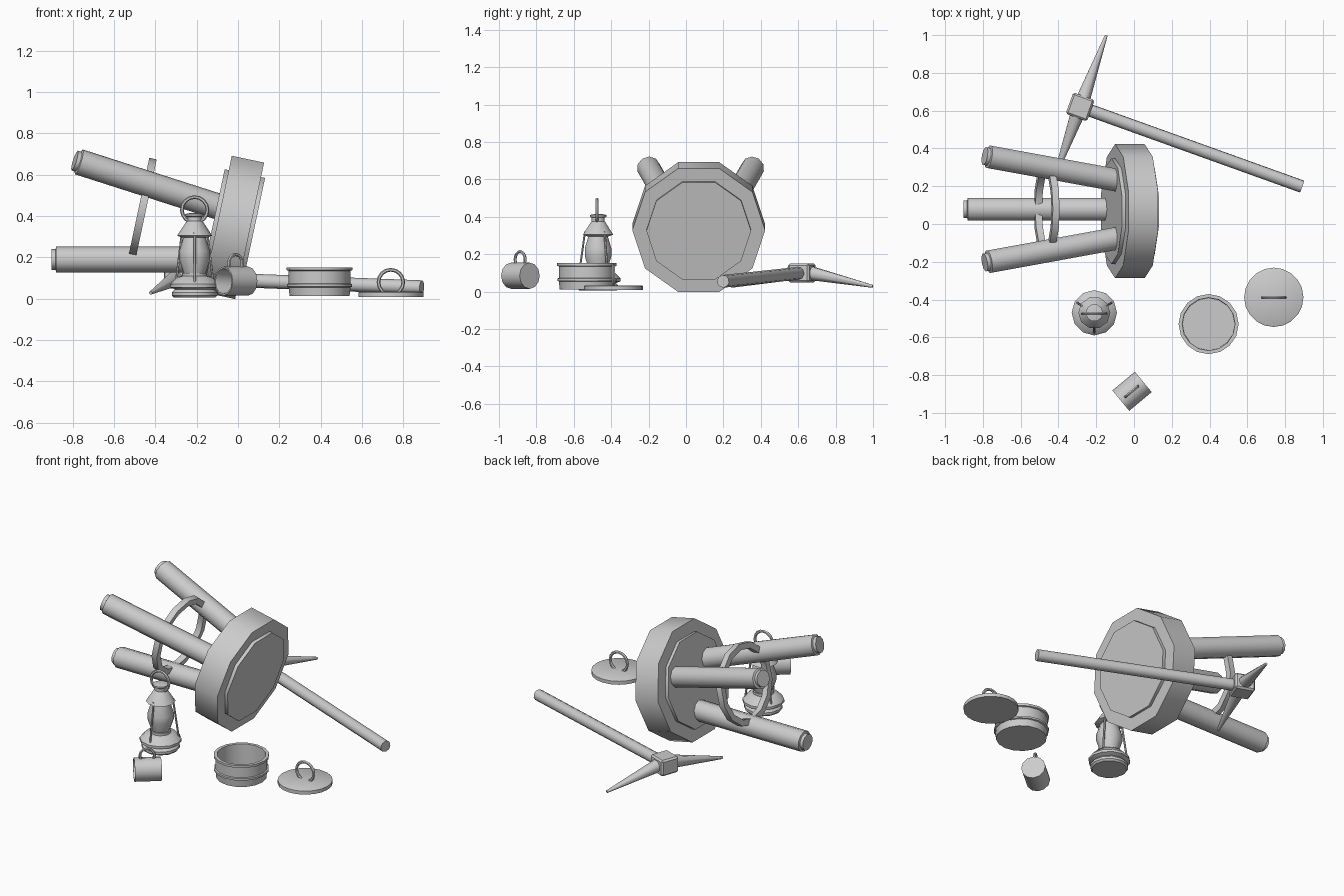
import bpy, bmesh, math
from mathutils import Vector, Matrix

cube = bpy.data.objects.get("Cube")
if cube:
    bpy.data.objects.remove(cube, do_unlink=True)

GREY = (0.6, 0.6, 0.6, 1)
mat = bpy.data.materials.new("plain grey")
mat.use_nodes = True
mat.diffuse_color = GREY
mat.node_tree.nodes["Principled BSDF"].inputs["Base Color"].default_value = GREY


def finish(name, bm, matrix=Matrix(), angle=40):
    """Turn a bmesh into a shaded object."""
    bmesh.ops.transform(bm, matrix=matrix, verts=bm.verts)
    bmesh.ops.recalc_face_normals(bm, faces=bm.faces)
    mesh = bpy.data.meshes.new(name)
    bm.to_mesh(mesh)
    bm.free()
    mesh.materials.append(mat)
    obj = bpy.data.objects.new(name, mesh)
    bpy.context.collection.objects.link(obj)
    bpy.ops.object.select_all(action="DESELECT")
    obj.select_set(True)
    bpy.context.view_layer.objects.active = obj
    bpy.ops.object.shade_smooth_by_angle(angle=math.radians(angle))
    return obj


def along(origin, direction, up=(0, 0, 1)):
    """Frame at origin whose z axis follows direction, x axis closest to up."""
    z = Vector(direction).normalized()
    x = Vector(up) - z * z.dot(Vector(up))
    x.normalize()
    y = z.cross(x)
    return Matrix.Translation(origin) @ Matrix((x, y, z)).transposed().to_4x4()


def lathe(name, profile, sides, matrix, turn=0.0, angle=40):
    """Revolve (radius, height) points about z and cap both ends."""
    bm = bmesh.new()
    rings = []
    for r, h in profile:
        rings.append([bm.verts.new((r * math.cos(turn + math.tau * i / sides),
                                    r * math.sin(turn + math.tau * i / sides), h))
                      for i in range(sides)])
    for a, b in zip(rings, rings[1:]):
        for i in range(sides):
            j = (i + 1) % sides
            bm.faces.new((a[i], a[j], b[j], b[i]))
    bm.faces.new(rings[0])
    bm.faces.new(rings[-1])
    return finish(name, bm, matrix, angle)


def rod(name, start, end, r1, r2, sides=8):
    start, end = Vector(start), Vector(end)
    return lathe(name, [(r1, 0), (r2, (end - start).length)], sides,
                 along(start, end - start, (0.1, 0.2, 1)), math.pi / sides, 50)


def ring(name, major, minor, matrix, count=16, sides=6, turn=0.0):
    bm = bmesh.new()
    loops = []
    for i in range(count):
        a = math.tau * i / count
        loop = []
        for k in range(sides):
            b = turn + math.tau * k / sides
            r = major + minor * math.cos(b)
            loop.append(bm.verts.new((r * math.cos(a), r * math.sin(a), minor * math.sin(b))))
        loops.append(loop)
    for i in range(count):
        p, q = loops[i], loops[(i + 1) % count]
        for k in range(sides):
            m = (k + 1) % sides
            bm.faces.new((p[k], q[k], q[m], p[m]))
    return finish(name, bm, matrix, 50)


# Stool lying on its side: seat with a raised panel on each face
tilt = math.radians(12)
axis = Vector((math.cos(tilt), 0, -math.sin(tilt)))
seat_frame = along((-0.022, 0.068, 0.345), axis)
lathe("stool_seat", [(0.28, -0.1), (0.28, -0.08), (0.355, -0.08),
                     (0.355, 0.08), (0.28, 0.08), (0.28, 0.1)],
      10, seat_frame, math.pi / 10, 50)

# Three splayed legs with small stepped feet
legs = [((-0.06, 0.078, 0.19), (-0.88, 0.078, 0.19))]
for side in (-1, 1):
    legs.append(((-0.03, 0.078 + side * 0.143, 0.425), (-0.77, 0.078 + side * 0.278, 0.662)))
for i, (top, foot) in enumerate(legs):
    span = Vector(foot) - Vector(top)
    n = span.length
    lathe(f"stool_leg_{i + 1}", [(0.063, 0), (0.063, n), (0.05, n + 0.003), (0.05, n + 0.022)],
          10, along(top, span), 0, 50)

# Foot ring joining the legs
ring("stool_foot_ring", 0.225, 0.026, along((-0.462, 0.078, 0.44), axis), 14, 4, math.pi / 4)

# Pickaxe: handle, square head and two curved points
head = Vector((-0.285, 0.62, 0.1))
rod("pickaxe_handle", head, (0.89, 0.198, 0.055), 0.034, 0.034, 10)
bm = bmesh.new()
bmesh.ops.create_cube(bm, size=1)
bmesh.ops.scale(bm, vec=(0.12, 0.12, 0.1), verts=bm.verts)
bmesh.ops.bevel(bm, geom=bm.edges[:], offset=0.01, segments=1, affect="EDGES")
finish("pickaxe_head", bm, Matrix.Translation(head) @ Matrix.Rotation(math.radians(-20), 4, "Z"), 30)
for side, label in ((1, "far"), (-1, "near")):
    tip = head + Vector((side * 0.138, side * 0.378, -0.072))
    base = head + Vector((side * 0.015, side * 0.04, 0))
    rod(f"pickaxe_{label}_point", base, tip, 0.04, 0.008)

# Lantern: base, glass, cap, wires and carrying ring
spot = Matrix.Translation((-0.21, -0.47, 0))
lathe("lantern_base", [(0.1, 0.005), (0.11, 0.015), (0.11, 0.03), (0.095, 0.045), (0.12, 0.055),
                       (0.12, 0.07), (0.085, 0.105), (0.06, 0.11), (0.06, 0.125)], 12, spot)
lathe("lantern_glass", [(0.052, 0.12), (0.075, 0.19), (0.075, 0.23), (0.05, 0.31)], 10, spot)
lathe("lantern_cap", [(0.06, 0.295), (0.085, 0.305), (0.042, 0.37), (0.036, 0.375),
                      (0.036, 0.395), (0.046, 0.4), (0.046, 0.41), (0.02, 0.415)], 10, spot)
for i in range(3):
    out = Matrix.Rotation(math.radians(30 + 120 * i), 4, "Z")
    rod(f"lantern_wire_{i + 1}", spot @ out @ Vector((0.105, 0, 0.07)),
        spot @ out @ Vector((0.07, 0, 0.32)), 0.006, 0.006, 6)
ring("lantern_carrying_ring", 0.062, 0.009, along((-0.21, -0.475, 0.43), (0, 1, 0)))

# Open cooking pot with a lip and a band
lathe("pot", [(0.145, 0.012), (0.15, 0.055), (0.158, 0.058), (0.158, 0.07), (0.15, 0.073),
              (0.15, 0.135), (0.159, 0.138), (0.159, 0.152), (0.14, 0.152), (0.138, 0.025)],
      16, Matrix.Translation((0.395, -0.53, 0)))

# Pot lid with a loop handle
lathe("pot_lid", [(0.157, 0.008), (0.157, 0.03), (0.15, 0.034)], 20,
      Matrix.Translation((0.74, -0.388, 0)))
ring("lid_loop", 0.06, 0.009, along((0.74, -0.388, 0.08), (0, 1, 0)))

# Mug lying on its side, mouth towards the front, loop on top
mug_axis = Vector((0.77, 0.64, 0)).normalized()
lathe("mug", [(0.058, 0.02), (0.062, 0.0), (0.07, 0.0), (0.07, 0.155)][::-1]
      + [(0.056, 0.14)], 12, along((-0.07, -0.935, 0.085), mug_axis), 0)
ring("mug_loop", 0.042, 0.008, along((-0.012, -0.887, 0.172), mug_axis.cross(Vector((0, 0, 1)))))
